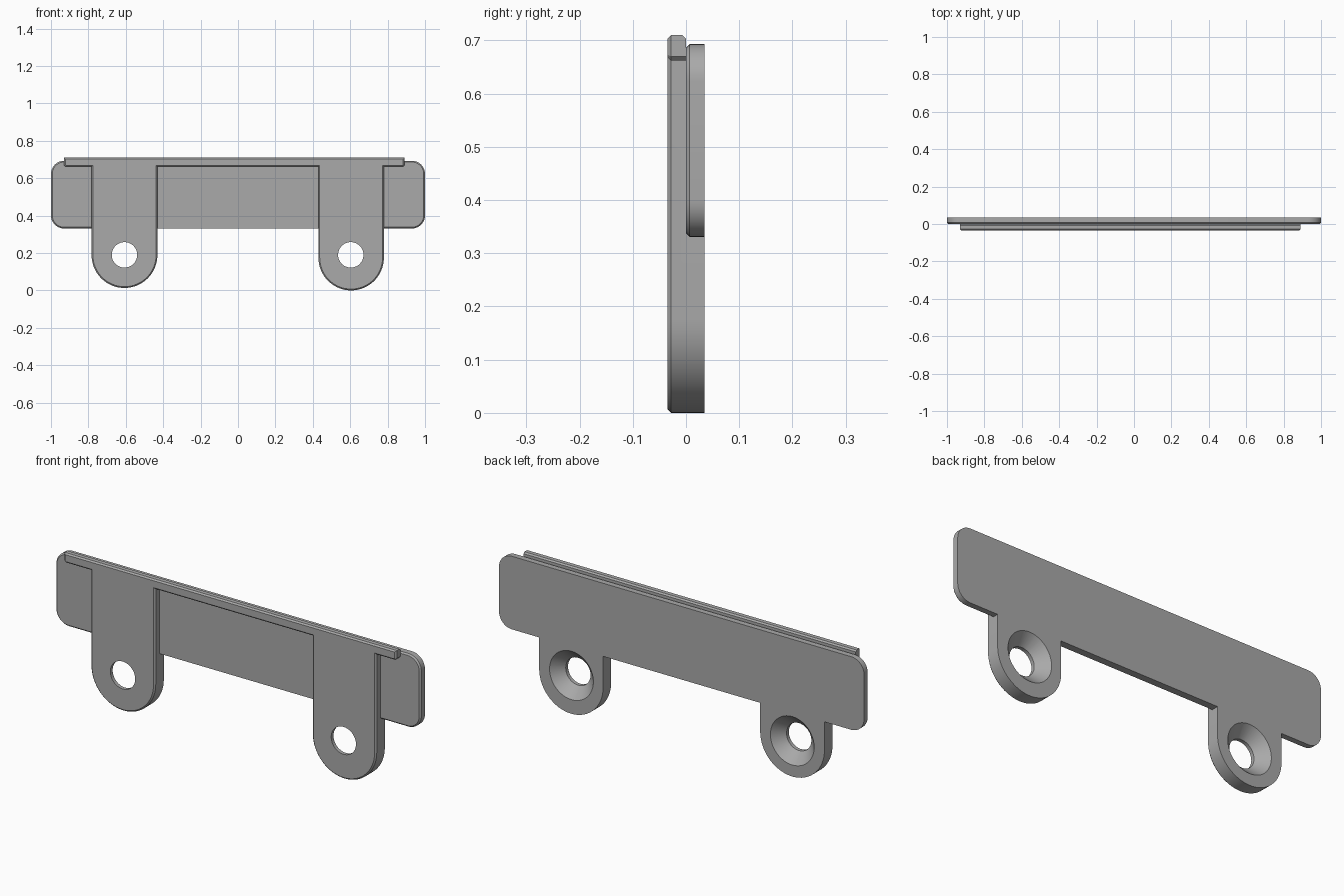
import bpy
import bmesh
from math import sin, cos, pi, radians

if "Cube" in bpy.data.objects:
    bpy.data.objects.remove(bpy.data.objects["Cube"])

FRONT, BACK = -0.035, 0.035
CHAMFER = 0.007

grey = bpy.data.materials.new("metal grey")
grey.use_nodes = True
colour = (0.4, 0.4, 0.4, 1)
grey.diffuse_color = colour
grey.node_tree.nodes["Principled BSDF"].inputs["Base Color"].default_value = colour


def arc(cx, cz, r, start, end, steps):
    angles = [radians(start + (end - start) * i / steps) for i in range(steps + 1)]
    return [(cx + r * cos(a), cz + r * sin(a)) for a in angles]


def finish(name, bm):
    bmesh.ops.recalc_face_normals(bm, faces=bm.faces)
    mesh = bpy.data.meshes.new(name)
    bm.to_mesh(mesh)
    bm.free()
    mesh.materials.append(grey)
    obj = bpy.data.objects.new(name, mesh)
    bpy.context.collection.objects.link(obj)
    return obj


def slab(name, outline, y0, y1, chamfer=0):
    """Extrude an x-z outline from y0 back to y1, chamfering the front rim."""
    bm = bmesh.new()
    face = bm.faces.new([bm.verts.new((x, y0, z)) for x, z in outline])
    rim = list(face.edges)
    ret = bmesh.ops.extrude_face_region(bm, geom=[face], use_keep_orig=True)
    moved = [v for v in ret["geom"] if isinstance(v, bmesh.types.BMVert)]
    bmesh.ops.translate(bm, verts=moved, vec=(0, y1 - y0, 0))
    bmesh.ops.recalc_face_normals(bm, faces=bm.faces)
    if chamfer:
        bmesh.ops.bevel(bm, geom=rim, offset=chamfer, segments=1, affect='EDGES')
    return finish(name, bm)


def rect(x0, x1, z0, z1):
    return [(x0, z0), (x1, z0), (x1, z1), (x0, z1)]


def screw_cutter(name, cx, cz):
    """Revolved cutter: straight bore opening into a cone at the back."""
    profile = [(-0.1, 0.068), (-0.017, 0.068), (BACK, 0.12), (0.1, 0.12)]
    n = 48
    bm = bmesh.new()
    rings = [[bm.verts.new((cx + r * cos(2 * pi * i / n), y, cz + r * sin(2 * pi * i / n)))
              for i in range(n)] for y, r in profile]
    for a, b in zip(rings, rings[1:]):
        for i in range(n):
            j = (i + 1) % n
            bm.faces.new((a[i], a[j], b[j], b[i]))
    bm.faces.new(rings[0])
    bm.faces.new(rings[-1])
    return finish(name, bm)


def combine(obj, other, operation):
    mod = obj.modifiers.new(operation.title(), 'BOOLEAN')
    mod.operation, mod.solver, mod.object = operation, 'EXACT', other
    bpy.ops.object.select_all(action='DESELECT')
    bpy.context.view_layer.objects.active = obj
    obj.select_set(True)
    bpy.ops.object.modifier_apply(modifier=mod.name)
    bpy.data.objects.remove(other)


# Rail with two hanging round-ended tabs, as one outline
top, under, nick = 0.71, 0.662, 0.008
outline = [(-0.93, top), (-0.93, under + nick), (-0.93 + nick, under), (-0.783, under)]
outline += arc(-0.607, 0.189, 0.176, 180, 360, 32) + [(-0.431, under), (0.43, under)]
outline += arc(0.605, 0.175, 0.175, 180, 360, 32) + [(0.78, under)]
outline += [(0.89 - nick, under), (0.89, under + nick), (0.89, top)]
bracket = slab("bracket", outline, FRONT, BACK, CHAMFER)

# Thin the rail to the front half and bevel its rear top edge
bm = bmesh.new()
section = [(0, 0.64), (0, 0.703), (-0.014, 0.717), (0.1, 0.717), (0.1, 0.64)]
ends = [[bm.verts.new((x, y, z)) for y, z in section] for x in (-1.1, 1.1)]
bm.faces.new(ends[0])
bm.faces.new(ends[1])
for i in range(len(section)):
    j = (i + 1) % len(section)
    bm.faces.new((ends[0][i], ends[0][j], ends[1][j], ends[1][i]))
combine(bracket, finish("rail_cutter", bm), 'DIFFERENCE')

# Back plate with rounded corners; its middle lower edge stays square
low, high, r = 0.331, 0.693, 0.07
corners = [(1 - r, high - r, 0), (r - 1, high - r, 90),
           (r - 1, low + r, 180), (1 - r, low + r, 270)]
plate = [p for cx, cz, a in corners for p in arc(cx, cz, r, a, a + 90, 10)]
combine(bracket, slab("back_plate", plate, 0, BACK, CHAMFER), 'UNION')
combine(bracket, slab("plate_middle", rect(-0.5, 0.5, low, 0.6), 0, BACK), 'UNION')

# Countersunk screw holes
for x in (-0.607, 0.603):
    combine(bracket, screw_cutter("screw_hole", x, 0.19), 'DIFFERENCE')

bpy.ops.object.select_all(action='DESELECT')
bracket.select_set(True)
bpy.context.view_layer.objects.active = bracket
bpy.ops.object.shade_smooth_by_angle(angle=radians(25))
bracket.name = "mounting_bracket"
